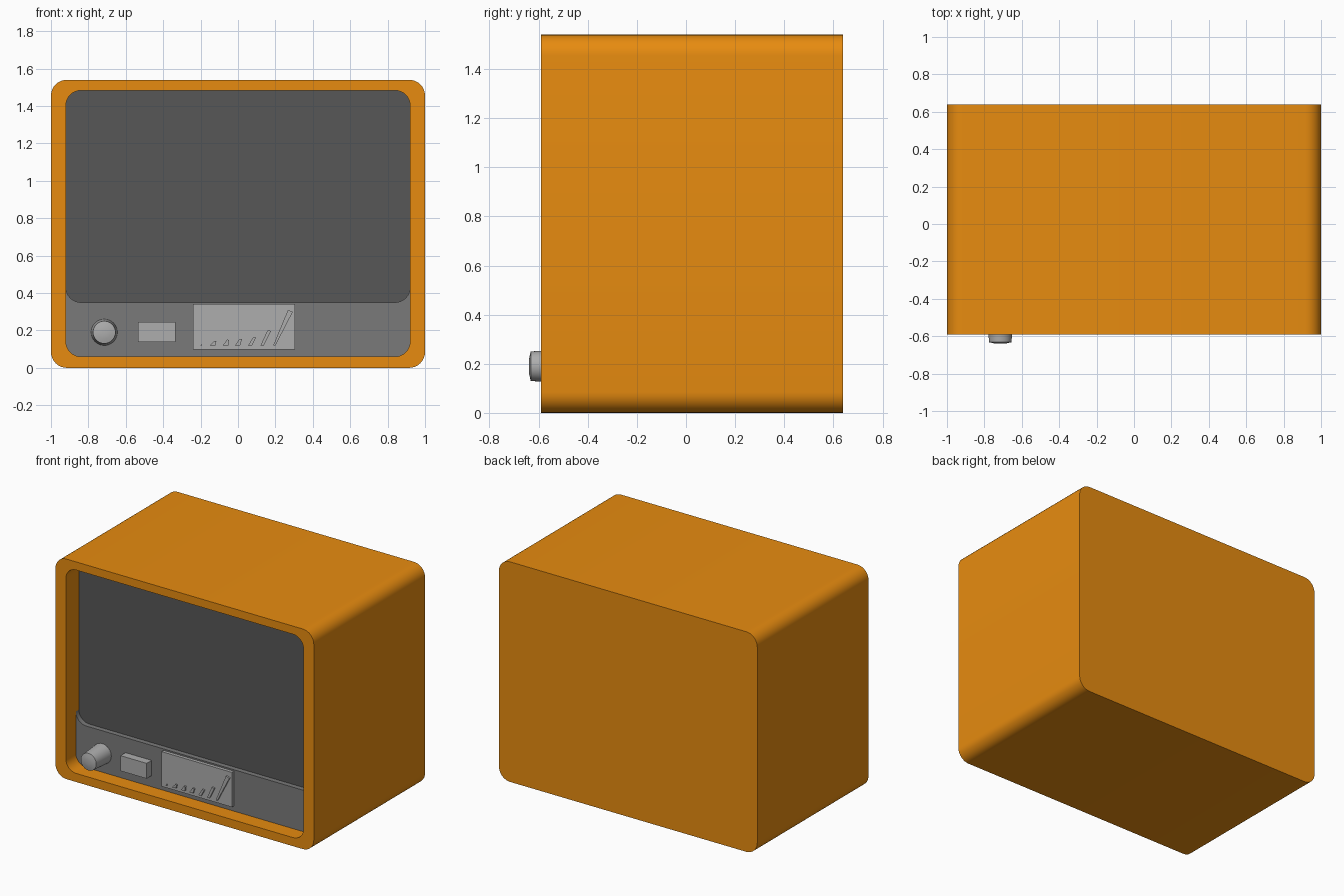
import bpy, bmesh, math

if "Cube" in bpy.data.objects:
    bpy.data.objects.remove(bpy.data.objects["Cube"])


def material(name, rgb):
    m = bpy.data.materials.new(name)
    m.diffuse_color = (*rgb, 1)
    m.use_nodes = True
    m.node_tree.nodes["Principled BSDF"].inputs["Base Color"].default_value = m.diffuse_color
    return m


ORANGE = material("orange_shell", (0.8, 0.26, 0.005))
DARK = material("dark_glass", (0.095, 0.095, 0.095))
MID = material("panel_grey", (0.195, 0.195, 0.195))
LIGHT = material("control_grey", (0.42, 0.42, 0.42))


def arc(cx, cz, r, a0, a1, n=8):
    return [(cx + r * math.cos(math.radians(a0 + (a1 - a0) * i / n)),
             cz + r * math.sin(math.radians(a0 + (a1 - a0) * i / n))) for i in range(n + 1)]


def rounded(x, z0, z1, r):
    return (arc(-x + r, z0 + r, r, 180, 270) + arc(x - r, z0 + r, r, 270, 360)
            + arc(x - r, z1 - r, r, 0, 90) + arc(-x + r, z1 - r, r, 90, 180))


def loft(name, sections, mat, smooth=True):
    """Skin a closed solid through (outline, y) sections with equal point counts."""
    bm = bmesh.new()
    rings = [[bm.verts.new((x, y, z)) for x, z in pts] for pts, y in sections]
    for a, b in zip(rings, rings[1:]):
        for i in range(len(a)):
            j = (i + 1) % len(a)
            bm.faces.new((a[i], a[j], b[j], b[i]))
    bm.faces.new(rings[0])
    bm.faces.new(rings[-1])
    bmesh.ops.recalc_face_normals(bm, faces=bm.faces)
    me = bpy.data.meshes.new(name)
    bm.to_mesh(me)
    bm.free()
    me.materials.append(mat)
    ob = bpy.data.objects.new(name, me)
    bpy.context.collection.objects.link(ob)
    if smooth:
        bpy.context.view_layer.objects.active = ob
        ob.select_set(True)
        bpy.ops.object.shade_smooth_by_angle(angle=math.radians(30))
        ob.select_set(False)
    return ob


def slab(name, pts, front, back, mat, smooth=False):
    return loft(name, [(pts, front), (pts, back)], mat, smooth)


def rect(x0, x1, z0, z1):
    return [(x0, z0), (x1, z0), (x1, z1), (x0, z1)]


PANEL_Y, SCREEN_Y = -0.48, -0.445

# Outer shell with a recessed front
outer = rounded(1.0, 0.0, 1.54, 0.085)
inner = rounded(0.92, 0.06, 1.483, 0.08)
loft("cabinet", [(outer, 0.64), (outer, -0.59), (inner, -0.59), (inner, SCREEN_Y + 0.005)], ORANGE)

# Screen
slab("screen", rounded(0.92, 0.35, 1.483, 0.08), SCREEN_Y, -0.42, DARK, True)

# Control panel, its upper edge following the rounded screen corners
panel = (arc(-0.84, 0.14, 0.08, 180, 270) + arc(0.84, 0.14, 0.08, 270, 360)
         + arc(0.84, 0.43, 0.08, 0, -90) + arc(-0.84, 0.43, 0.08, 270, 180))
slab("control_panel", panel, PANEL_Y, -0.42, MID, True)

# Tapered round knob with a slightly domed tip
knob = [(0.071, -0.47), (0.06, -0.632), (0.035, -0.638), (0.015, -0.64)]
loft("knob", [(arc(-0.715, 0.19, r, 0, 348.75, 31), y) for r, y in knob], LIGHT)

# Push button and dial plate
slab("button", rect(-0.535, -0.333, 0.138, 0.245), -0.535, -0.47, LIGHT)
slab("dial_plate", rect(-0.24, 0.305, 0.097, 0.34), -0.503, -0.47, LIGHT)

# Row of growing wedge marks: start x, base width, lean, height, top width
marks = [(-0.2, 0.008, 0.002, 0.006, 0.006), (-0.15, 0.03, 0.024, 0.026, 0.01),
         (-0.082, 0.03, 0.024, 0.032, 0.01), (-0.017, 0.028, 0.026, 0.036, 0.012),
         (0.053, 0.022, 0.03, 0.046, 0.014), (0.12, 0.018, 0.038, 0.082, 0.018),
         (0.188, 0.012, 0.079, 0.19, 0.026)]
for i, (x, base, lean, h, w) in enumerate(marks):
    z = 0.119
    slab(f"dial_mark_{i + 1}", [(x, z), (x + base, z), (x + lean + w, z + h * 0.95),
                                (x + lean, z + h)], -0.515, -0.495, LIGHT)
